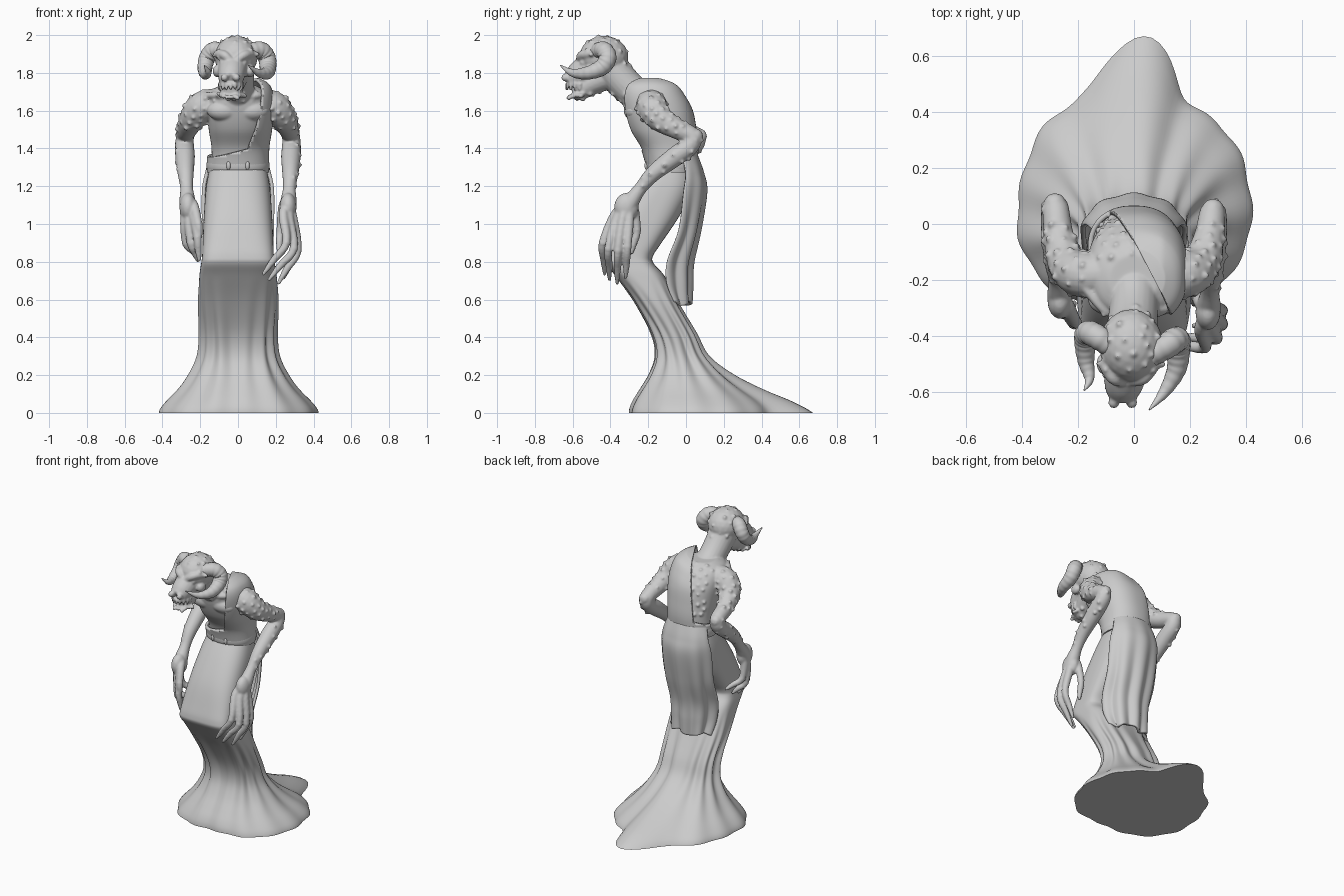
import bpy, bmesh, math, random
from mathutils import Vector, Matrix

random.seed(4)
if "Cube" in bpy.data.objects:
    bpy.data.objects.remove(bpy.data.objects["Cube"])

stone = bpy.data.materials.new("pale_grey")
stone.use_nodes = True
GREY = (0.6, 0.6, 0.6, 1)
stone.diffuse_color = GREY
stone.node_tree.nodes["Principled BSDF"].inputs["Base Color"].default_value = GREY


def finish(bm, name):
    bmesh.ops.recalc_face_normals(bm, faces=bm.faces)
    me = bpy.data.meshes.new(name)
    bm.to_mesh(me)
    bm.free()
    me.polygons.foreach_set("use_smooth", [True] * len(me.polygons))
    me.set_sharp_from_angle(angle=math.radians(50))
    me.materials.append(stone)
    ob = bpy.data.objects.new(name, me)
    bpy.context.collection.objects.link(ob)
    return ob


def spline(keys, steps):
    """Catmull-Rom samples through a list of equal-length tuples."""
    out = []
    for i in range(len(keys) - 1):
        quad = [keys[max(i - 1, 0)], keys[i], keys[i + 1], keys[min(i + 2, len(keys) - 1)]]
        for s in range(steps):
            t = s / steps
            out.append(tuple(b + 0.5 * t * (c - a + t * (2 * a - 5 * b + 4 * c - d + t * (3 * (b - c) + d - a)))
                             for a, b, c, d in zip(*quad)))
    return out + [tuple(keys[-1])]


def skin_rings(bm, rings):
    rows = [[bm.verts.new(p) for p in ring] for ring in rings]
    n = len(rows[0])
    for a, b in zip(rows, rows[1:]):
        for j in range(n):
            bm.faces.new((a[j], a[(j + 1) % n], b[(j + 1) % n], b[j]))
    bm.faces.new(rows[0][::-1])
    bm.faces.new(rows[-1])


def oval(theta, rx, ry, n):
    c, s = math.cos(theta), math.sin(theta)
    return (rx * math.copysign(abs(c) ** (2 / n), c), ry * math.copysign(abs(s) ** (2 / n), s))


def loft(bm, keys, seg=72, steps=6, grow=0.0):
    """Horizontal oval sections: z, front y, back y, half width, squareness."""
    rings = []
    for z, yf, yb, rx, n in spline(keys, steps):
        pts = [oval(math.tau * j / seg, rx + grow, (yb - yf) / 2 + grow, n) for j in range(seg)]
        rings.append([(x, y + (yf + yb) / 2, z) for x, y in pts])
    skin_rings(bm, rings)


def tube(bm, pts, steps=6, seg=14):
    """Round limb through x, y, z, radius points."""
    path = spline(pts, steps)
    centres = [Vector(p[:3]) for p in path]
    side, old, rings = None, None, []
    for i, c in enumerate(centres):
        tan = (centres[min(i + 1, len(path) - 1)] - centres[max(i - 1, 0)]).normalized()
        side = tan.orthogonal().normalized() if side is None else old.rotation_difference(tan) @ side
        old, up = tan, tan.cross(side)
        r = max(path[i][3], 0.002)
        rings.append([c + r * (side * math.cos(math.tau * j / seg) + up * math.sin(math.tau * j / seg))
                      for j in range(seg)])
    skin_rings(bm, rings)


def ball(bm, centre, size, sub=2):
    size = size if isinstance(size, tuple) else (size,) * 3
    bmesh.ops.create_icosphere(bm, subdivisions=sub, radius=1,
                               matrix=Matrix.Translation(centre) @ Matrix.Diagonal((*size, 1)))


# Skirt: bent-knee shape flowing into a spreading train
SKIRT = [(0, -.30, .40, .41, 2, 1), (.02, -.28, .36, .35, 2, .9), (.06, -.24, .28, .28, 2, .72),
         (.12, -.20, .20, .235, 2.2, .46), (.2, -.17, .15, .22, 2.2, .2), (.3, -.155, .10, .205, 2.4, .03),
         (.42, -.18, .05, .20, 2.6, 0), (.58, -.27, -.04, .21, 2.8, 0), (.72, -.37, -.11, .205, 3.4, 0),
         (.79, -.425, -.17, .195, 4, 0), (.83, -.43, -.175, .19, 4, 0), (.9, -.41, -.13, .187, 3.6, 0),
         (1.05, -.355, -.03, .18, 3, 0), (1.2, -.27, .04, .168, 2.6, 0), (1.32, -.185, .03, .145, 2.3, 0)]
HEM = [.42, .43, .43, .44, .62, .47, .44, .42, .42, .42, .41, .37, .35, .37, .41, .42]
hem = [r[0] for r in spline([(r,) for r in HEM + HEM[:1]], 8)][:-1]
bm, rings = bmesh.new(), []
for z, yf, yb, rx, n, w in spline(SKIRT, 5):
    ring = []
    fold = .009 * max(0, min(1, (.72 - z) / .3)) * (1 - .4 * w)
    for j, r in enumerate(hem):
        a = math.tau * j / len(hem)
        x, y = oval(a, rx, (yb - yf) / 2, n)
        y += (yf + yb) / 2
        x += w * (r * math.cos(a) + .035 * max(0, math.sin(a)) ** 12 - x)
        y += w * (r * math.sin(a) + .05 - y)
        f = fold * (math.cos(13 * a) + .6 * math.cos(7 * a + 1))
        ring.append((x + f * math.cos(a), y + f * math.sin(a), max(z, 0)))
    rings.append(ring)
skin_rings(bm, rings)
finish(bm, "skirt")

# Hanging back panel
bm, rows = bmesh.new(), []
for z, yb, w, depth in spline([(1.36, .055, .14, .09), (1.27, .085, .165, .10), (1.17, .10, .18, .13),
                               (.97, .065, .175, .12), (.8, .025, .165, .145), (.68, .02, .155, .14),
                               (.58, .015, .14, .09)], 7):
    row = []
    for i in range(61):
        a = (i / 30 - 1) * 1.45
        f = .011 * math.cos(9 * a) * min(1, (1.36 - z) * 2)
        ragged = .012 * math.sin(5 * a) * max(0, (.8 - z) / .22)
        row.append(bm.verts.new(((w + f) * math.sin(a), yb - depth * (1 - math.cos(a)) + f * math.cos(a),
                                 z + ragged)))
    rows.append(row)
for a, b in zip(rows, rows[1:]):
    for i in range(60):
        bm.faces.new((a[i], a[i + 1], b[i + 1], b[i]))
mod = finish(bm, "back_panel").modifiers.new("thickness", "SOLIDIFY")
mod.thickness, mod.offset = .018, 0

# Belt with front knots
bm = bmesh.new()
loft(bm, [(1.275, -.195, .05, .15, 2.2), (1.285, -.21, .06, .163, 2.2), (1.31, -.215, .062, .167, 2.2),
          (1.335, -.213, .06, .163, 2.2), (1.345, -.2, .05, .15, 2.2)], 72, 3)
for x in (-.05, .05):
    ball(bm, (x, -.208, 1.31), (.012, .012, .026))
finish(bm, "belt")

# Torso sections, shared by the body and the wrap
TORSO = [(1.28, -.18, .03, .14, 2.2), (1.4, -.215, .04, .14, 2.3), (1.5, -.285, .03, .155, 2.4),
         (1.6, -.325, .01, .165, 2.5), (1.67, -.335, -.03, .16, 2.5), (1.71, -.32, -.065, .135, 2.3),
         (1.735, -.28, -.11, .09, 2)]
bm = bmesh.new()
loft(bm, TORSO)
for s in (-1, 1):
    ball(bm, (s * .075, -.272, 1.60), (.09, .058, .055), 3)
    tube(bm, [(s * .03, -.315, 1.665, .014), (s * .1, -.31, 1.68, .018), (s * .18, -.22, 1.68, .018)])

# Arms: the right one is held slightly further back
LEFT, RIGHT = 1, -1
for s, back in ((LEFT, 0), (RIGHT, .02)):
    tube(bm, [(s * .11, -.18, 1.645, .075), (s * .19, -.18, 1.62, .082), (s * .24, -.14, 1.56, .07),
              (s * .268, -.05, 1.505, .055), (s * .28, .03 + back, 1.465, .048),
              (s * .283, .02 + back, 1.415, .05), (s * .28, -.06 + back, 1.355, .052),
              (s * .277, -.17 + 1.5 * back, 1.27, .043), (s * .272, -.24 + 2 * back, 1.19, .034),
              (s * .268, -.29 + 2 * back, 1.12, .043), (s * .265, -.325 + 2 * back, 1.05, .042)], 6, 20)
    ball(bm, (s * .283, .05 + back, 1.465), .042)
    ball(bm, (s * .265, -.315 + 2 * back, 1.09), (.045, .065, .075), 3)

# Long fingers: knuckle, middle joint and tip for each hand
LEFT_HAND = [((.24, -.375, 1.05), (.255, -.44, .9), (.13, -.43, .73)),
             ((.27, -.365, 1.03), (.295, -.41, .87), (.16, -.405, .70)),
             ((.29, -.335, 1.03), (.315, -.36, .86), (.21, -.365, .68)),
             ((.285, -.30, 1.04), (.315, -.31, .88), (.24, -.32, .71)),
             ((.24, -.28, 1.1), (.225, -.26, .97), (.215, -.29, .84))]
RIGHT_HAND = [((-.235, -.315, 1.05), (-.215, -.355, .93), (-.205, -.34, .8)),
              ((-.26, -.30, 1.03), (-.25, -.32, .9), (-.21, -.28, .8)),
              ((-.28, -.28, 1.03), (-.275, -.27, .9), (-.205, -.22, .82)),
              ((-.28, -.25, 1.05), (-.275, -.23, .94), (-.2, -.15, .87)),
              ((-.235, -.30, 1.1), (-.21, -.35, 1.0), (-.2, -.36, .92))]
for fingers in (LEFT_HAND, RIGHT_HAND):
    x, y, z = fingers[1][0]
    palm = (x * .995, y + .06, z + .09, .02)
    for a, b, c in fingers:
        tube(bm, [palm, (*a, .026), (*b, .022), (*(Vector(b).lerp(Vector(c), .55)), .019), (*c, .009)], 5, 10)
        ball(bm, b, .024)

# Neck, skull, muzzle and jaw
tube(bm, [(0, -.20, 1.64, .095), (0, -.28, 1.70, .088), (-.005, -.35, 1.77, .09), (-.015, -.42, 1.86, .095)], 6, 24)
ball(bm, (-.01, -.435, 1.885), (.115, .13, .112), 3)
tube(bm, [(-.02, -.45, 1.85, .09), (-.03, -.53, 1.815, .077), (-.038, -.585, 1.775, .067), (-.04, -.62, 1.755, .05)], 6, 20)
tube(bm, [(-.015, -.40, 1.79, .075), (-.025, -.50, 1.745, .062), (-.037, -.565, 1.705, .052), (-.04, -.60, 1.695, .036)], 6, 18)
for s in (-1, 1):
    tube(bm, [(-.025 + s * .014, -.565, 1.865, .018), (-.02 + s * .055, -.55, 1.895, .024), (-.015 + s * .1, -.49, 1.90, .02)])
    ball(bm, (-.024 + s * .056, -.545, 1.855), .018)
    ball(bm, (-.04 + s * .032, -.64, 1.775), .021)
    ball(bm, (-.022 + s * .085, -.50, 1.81), (.028, .04, .035))

# Teeth and chin beads around the jaw line
for k in range(9):
    a = math.pi * (k / 8)
    x, y = -.038 + .062 * math.cos(a), -.56 - .07 * math.sin(a)
    tube(bm, [(x, y, 1.745, .011), (x, y - .004, 1.708, .006)], 2, 8)
    ball(bm, (x * .95, y + .012, 1.685 - .012 * math.sin(a)), .015, 1)

# Warts over shoulders, upper arms, back and scalp
spots = []
for v in random.sample(list(bm.verts), len(bm.verts)):
    p = v.co
    arm = abs(p.x) > .17 and p.z > 1.5 and p.y < 0
    spine = p.y > -.12 and p.z > 1.42 and abs(p.x) < .13
    scalp = p.y > -.54 and p.z > 1.84
    chest = p.y < -.25 and 1.64 < p.z < 1.7 and abs(p.x) < .16
    forearm = abs(p.x) > .29 and 1.2 < p.z < 1.5 and random.random() < .1
    if (arm or spine or scalp or chest or forearm) and all((p - q).length > .038 for q in spots):
        spots.append(p.copy())
for p in spots:
    ball(bm, p, random.uniform(.009, .016), 1)
body = finish(bm, "body")
mod = body.modifiers.new("fuse", "REMESH")
mod.mode, mod.voxel_size, mod.use_smooth_shade = "VOXEL", .0065, True
mod = body.modifiers.new("soften", "SMOOTH")
mod.factor, mod.iterations = .5, 5

# Ridged horns curling out, back, down and forward
HORNS = {"left_horn": [(.06, -.47, 1.915, .042), (.12, -.435, 1.92, .046), (.152, -.415, 1.88, .047), (.158, -.445, 1.83, .044),
                       (.152, -.52, 1.80, .035), (.11, -.60, 1.80, .021), (.055, -.665, 1.84, .003)],
         "right_horn": [(-.08, -.44, 1.915, .04), (-.13, -.405, 1.92, .044), (-.165, -.39, 1.875, .043), (-.175, -.42, 1.825, .039),
                        (-.172, -.49, 1.795, .03), (-.16, -.555, 1.805, .017), (-.178, -.595, 1.84, .003)]}
for name, pts in HORNS.items():
    bm = bmesh.new()
    ridged = [(x, y, z, r * (1 + .02 * math.cos(i * math.pi))) for i, (x, y, z, r) in enumerate(spline(pts, 5))]
    tube(bm, ridged, 3, 18)
    finish(bm, name)

# Diagonal cloth wrap: a shell over the torso trimmed by two slanted planes
bm = bmesh.new()
loft(bm, TORSO, 96, 8, .017)
planes = [(Vector((.112, -.3, 1.6)), Vector((1, .52, -.1))), (Vector((0, -.1, 1.395)), Vector((.25, .1, -1)))]
for co, no in planes:
    bmesh.ops.bisect_plane(bm, geom=bm.verts[:] + bm.edges[:] + bm.faces[:], plane_co=co, plane_no=no)
bare = [f for f in bm.faces if all((f.calc_center_median() - co).dot(no) < 0 for co, no in planes)]
bmesh.ops.delete(bm, geom=bare, context="FACES")
for v in bm.verts:
    v.co.z += .03 * max(0, min(1, (v.co.z - 1.6) / .1)) * max(0, min(1, v.co.x / .1))
mod = finish(bm, "shoulder_wrap").modifiers.new("thickness", "SOLIDIFY")
mod.thickness, mod.offset = .018, 0
